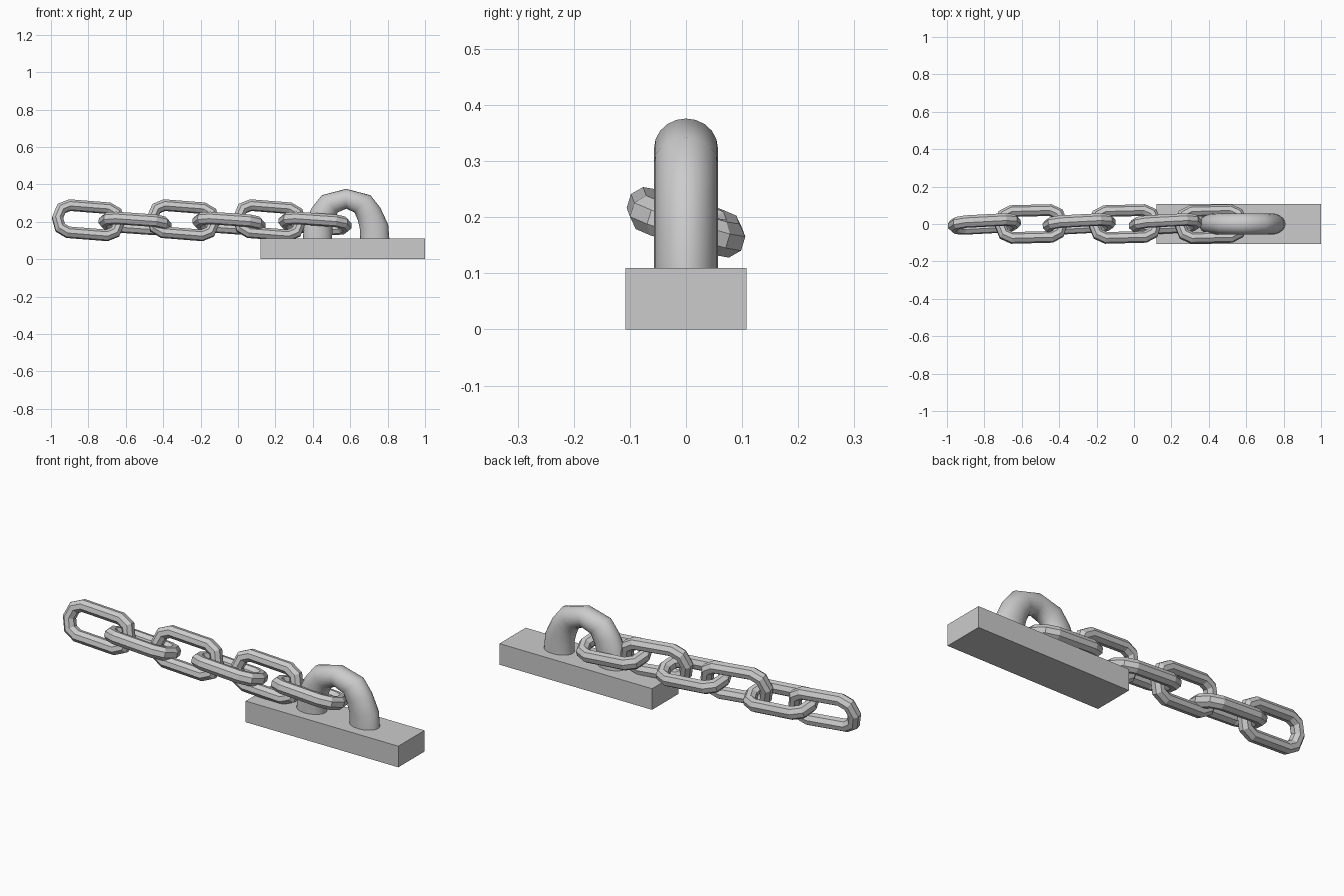
import bpy, bmesh
from math import sin, cos, pi, radians
from mathutils import Vector

if "Cube" in bpy.data.objects:
    bpy.data.objects.remove(bpy.data.objects["Cube"])


def make_object(name, bm, smooth=False):
    bmesh.ops.recalc_face_normals(bm, faces=bm.faces)
    for f in bm.faces:
        f.smooth = smooth
    mesh = bpy.data.meshes.new(name)
    bm.to_mesh(mesh)
    bm.free()
    ob = bpy.data.objects.new(name, mesh)
    bpy.context.collection.objects.link(ob)
    return ob


def loft(bm, rings, closed):
    # skin a row of equal rings; cap the ends when open
    n = len(rings[0])
    vs = [[bm.verts.new(p) for p in r] for r in rings]
    for i in range(len(vs) if closed else len(vs) - 1):
        a, b = vs[i], vs[(i + 1) % len(vs)]
        for k in range(n):
            bm.faces.new((a[k], a[(k + 1) % n], b[(k + 1) % n], b[k]))
    if not closed:
        bm.faces.new(vs[0])
        bm.faces.new(vs[-1])


def section(outer, inner, half_y, sides, phase=0.0):
    # elliptical ring between an outer and inner point of the XZ plane
    o, i = Vector((outer[0], 0, outer[1])), Vector((inner[0], 0, inner[1]))
    mid, arm = (o + i) / 2, (o - i) / 2
    return [mid + arm * cos(a) + Vector((0, half_y * sin(a), 0))
            for a in (2 * pi * k / sides + phase for k in range(sides))]


# base block
bm = bmesh.new()
bmesh.ops.create_cube(bm, size=1)
bmesh.ops.scale(bm, vec=(0.88, 0.216, 0.11), verts=bm.verts)
bmesh.ops.translate(bm, vec=(0.56, 0, 0.055), verts=bm.verts)
make_object("base_block", bm)

# anchor arch: half profile (outer, inner), mirrored about its centre
half = [((0.232, 0.10), (0.075, 0.10)), ((0.225, 0.185), (0.073, 0.165)),
        ((0.183, 0.275), (0.062, 0.21)), ((0.13, 0.342), (0.045, 0.25)),
        ((0, 0.376), (0, 0.27))]
full = half + [((-o[0], o[1]), (-i[0], i[1])) for o, i in half[-2::-1]]
bm = bmesh.new()
loft(bm, [section(o, i, 0.057, 20) for o, i in full], False)
arch = make_object("anchor_arch", bm, True)
arch.location.x = 0.578
bpy.context.view_layer.objects.active = arch
arch.select_set(True)
bpy.ops.object.shade_smooth_by_angle(angle=radians(50))


# chain links: racetrack with four facets per end, octagonal bar
def link(name, x, z, roll, pitch, yaw):
    rings = []
    for s in (1, -1):
        for k in range(5):
            a = pi / 2 - k * pi / 4
            o = (s * (0.112 + 0.086 * cos(a)), s * 0.106 * sin(a))
            i = (s * (0.098 + 0.036 * cos(a)), s * 0.044 * sin(a))
            rings.append(section(o, i, 0.034, 8, pi / 8))
    bm = bmesh.new()
    loft(bm, rings, True)
    ob = make_object(name, bm)
    ob.location = (x, 0, z)
    ob.rotation_euler = [radians(v) for v in (roll, pitch, yaw)]


for n, (xu, xf) in enumerate([(-0.8, -0.55), (-0.293, -0.048), (0.168, 0.412)], 1):
    link(f"upright_link_{n}", xu, 0.208, -14, 4.5, 3)
    link(f"flat_link_{n}", xf, 0.191, -107, 4, 1.5)
